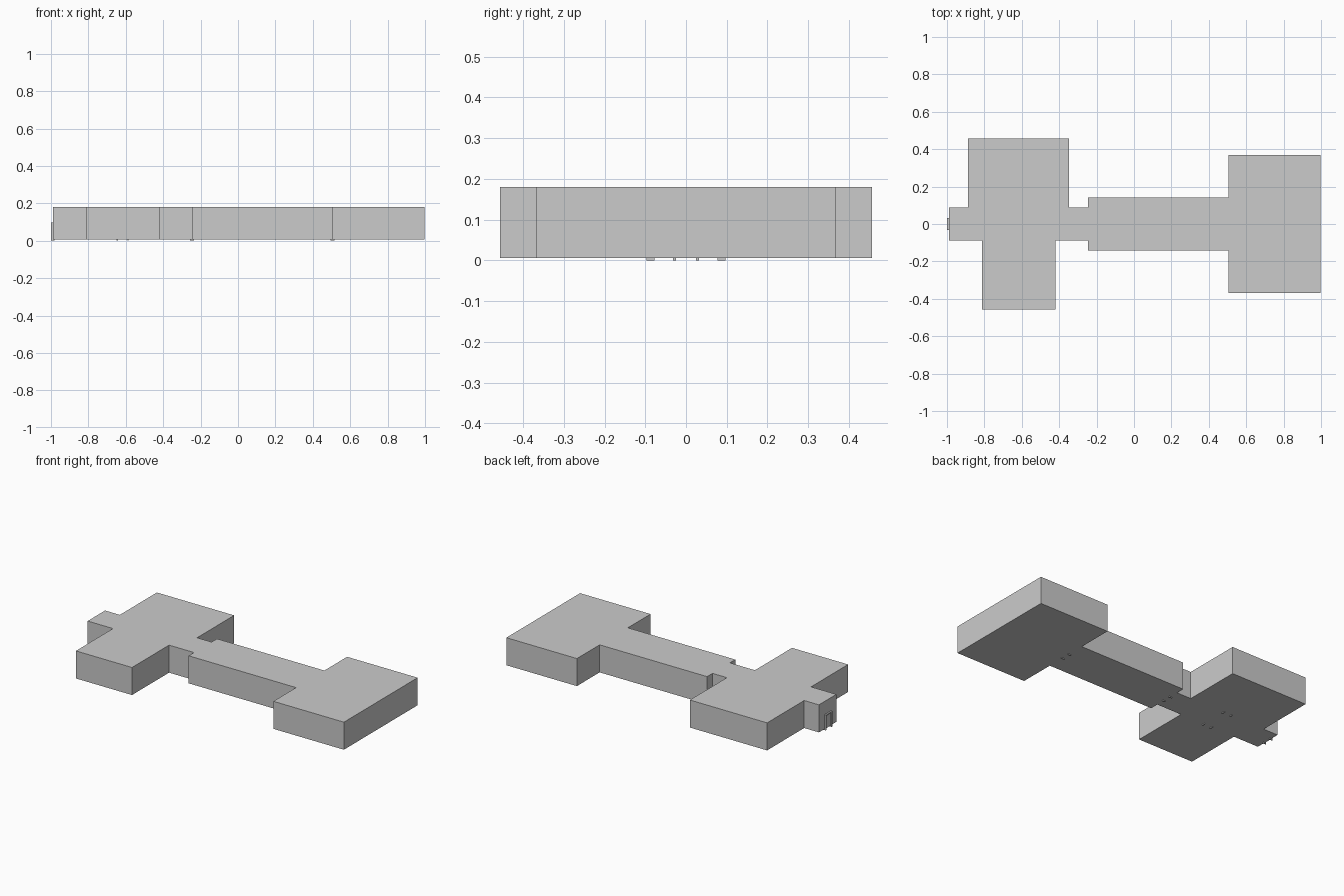
import bpy, bmesh
from mathutils import Matrix

if "Cube" in bpy.data.objects:
    bpy.data.objects.remove(bpy.data.objects["Cube"])

FLOOR, ROOF = 0.006, 0.18
DOOR_Z = 0.097


def make_object(name, bm):
    bmesh.ops.recalc_face_normals(bm, faces=bm.faces)
    mesh = bpy.data.meshes.new(name)
    bm.to_mesh(mesh)
    bm.free()
    obj = bpy.data.objects.new(name, mesh)
    bpy.context.collection.objects.link(obj)
    return obj


def extrude_plan(name, outline):
    """Raise a floor plan from floor to roof."""
    bm = bmesh.new()
    face = bm.faces.new([bm.verts.new((x, y, FLOOR)) for x, y in outline])
    geom = bmesh.ops.extrude_face_region(bm, geom=[face], use_keep_orig=True)["geom"]
    verts = [g for g in geom if isinstance(g, bmesh.types.BMVert)]
    bmesh.ops.translate(bm, verts=verts, vec=(0, 0, ROOF - FLOOR))
    return make_object(name, bm)


def rect(x0, x1, y):
    return [(x0, -y), (x1, -y), (x1, y), (x0, y)]


def door_frame(name, x, y, turned=False):
    """Portal of two posts and a lintel; opening along y, or along x if turned."""
    half, bar, depth = 0.032, 0.007, 0.02
    profile = [(-half, 0), (-half, DOOR_Z), (half, DOOR_Z), (half, 0),
               (half - bar, 0), (half - bar, DOOR_Z - bar),
               (bar - half, DOOR_Z - bar), (bar - half, 0)]
    bm = bmesh.new()
    face = bm.faces.new([bm.verts.new((-depth / 2, a, z)) for a, z in profile])
    geom = bmesh.ops.extrude_face_region(bm, geom=[face], use_keep_orig=True)["geom"]
    verts = [g for g in geom if isinstance(g, bmesh.types.BMVert)]
    bmesh.ops.translate(bm, verts=verts, vec=(depth, 0, 0))
    if turned:
        bmesh.ops.rotate(bm, verts=bm.verts, matrix=Matrix.Rotation(1.5707963, 3, 'Z'))
    bmesh.ops.translate(bm, verts=bm.verts, vec=(x, y, 0))
    return make_object(name, bm)


# Corridor with a large room behind and a smaller room in front
C = 0.087
extrude_plan("corridor_and_side_rooms", [
    (-0.99, -C), (-0.813, -C), (-0.813, -0.457), (-0.421, -0.457), (-0.421, -C),
    (-0.246, -C), (-0.246, C), (-0.347, C), (-0.347, 0.457), (-0.887, 0.457),
    (-0.887, C), (-0.99, C)])

# Wider hall and end room
extrude_plan("hall", rect(-0.246, 0.505, 0.141))
extrude_plan("end_room", rect(0.505, 0.998, 0.368))

# Door frames in line with the corridor, then those of the side rooms
for name, x in (("entrance", -0.99), ("hall", -0.246), ("end_room", 0.505)):
    door_frame(name + "_door_frame", x, 0)
for name, y in (("front_room", -C), ("back_room", C)):
    door_frame(name + "_door_frame", -0.617, y, turned=True)

# Closed door leaf at the entrance
bm = bmesh.new()
bmesh.ops.create_cube(bm, size=1)
bmesh.ops.scale(bm, verts=bm.verts, vec=(0.006, 0.05, DOOR_Z - 0.013))
bmesh.ops.translate(bm, verts=bm.verts, vec=(-0.989, 0, FLOOR + (DOOR_Z - 0.013) / 2))
make_object("entrance_door", bm)
